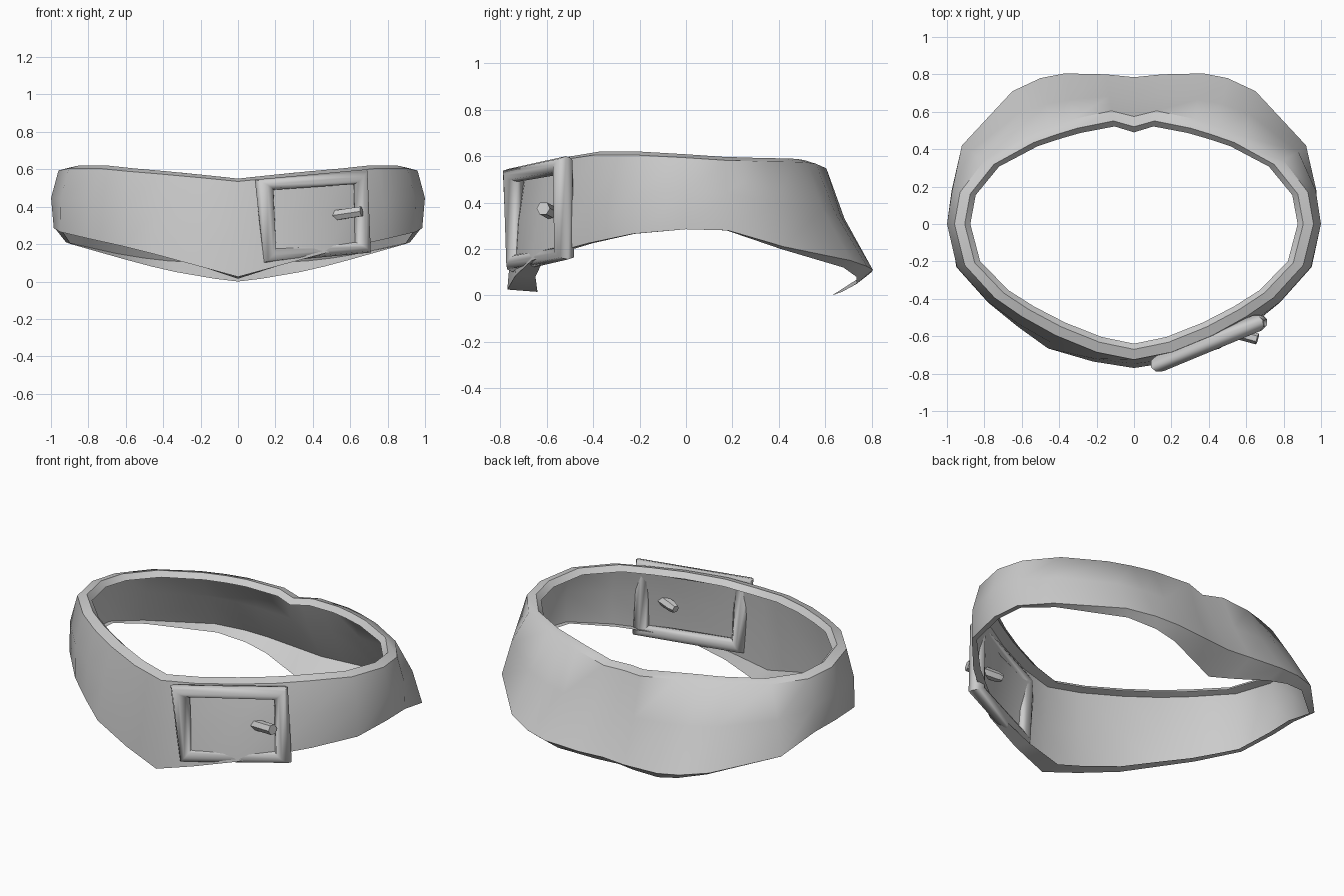
import bpy, bmesh, math
from mathutils import Vector as V

if "Cube" in bpy.data.objects:
    bpy.data.objects.remove(bpy.data.objects["Cube"])

mat = bpy.data.materials.new("plain grey")
mat.diffuse_color = (0.6, 0.6, 0.6, 1)
mat.use_nodes = True
mat.node_tree.nodes["Principled BSDF"].inputs["Base Color"].default_value = mat.diffuse_color


def make(name, rows, close_rows=False, caps=False, close_cols=True, angle=40):
    """Skin a grid of points: rows run along the part, columns around it."""
    bm = bmesh.new()
    g = [[bm.verts.new(p) for p in r] for r in rows]
    n, m = len(g), len(g[0])
    for i in range(n if close_rows else n - 1):
        for j in range(m if close_cols else m - 1):
            a, b = g[i], g[(i + 1) % n]
            k = (j + 1) % m
            bm.faces.new((a[j], b[j], b[k], a[k]))
    if caps:
        bm.faces.new(g[0])
        bm.faces.new(g[-1])
    if close_cols:
        bmesh.ops.recalc_face_normals(bm, faces=bm.faces)
    me = bpy.data.meshes.new(name)
    bm.to_mesh(me)
    bm.free()
    ob = bpy.data.objects.new(name, me)
    bpy.context.collection.objects.link(ob)
    me.materials.append(mat)
    bpy.ops.object.select_all(action='DESELECT')
    ob.select_set(True)
    bpy.context.view_layer.objects.active = ob
    bpy.ops.object.shade_smooth_by_angle(angle=math.radians(angle))
    return ob


# Strap half, front to back: lower edge, upper edge, (bulge, hem inset, hem drop)
stations = [
    ((0, -.77, .025), (0, -.725, .55), (0, .13, .01)),
    ((.22, -.735, .085), (.2, -.685, .57), (.01, .09, .005)),
    ((.46, -.665, .15), (.42, -.595, .59), (.005, .06, 0)),
    ((.62, -.55, .19), (.60, -.495, .605), (.015, .05, 0)),
    ((.78, -.42, .225), (.745, -.395, .62), (.02, .04, 0)),
    ((.95, -.23, .265), (.905, -.22, .62), (.02, .03, 0)),
    ((.985, 0, .285), (.96, 0, .608), (.027, .03, 0)),
    ((.975, .18, .28), (.93, .17, .597), (.02, .03, 0)),
    ((.92, .42, .21), (.80, .34, .592), (.02, .03, .01)),
    ((.65, .71, .15), (.58, .47, .59), (.0, .05, .03)),
    ((.50, .78, .125), (.45, .52, .588), (-.01, .06, .045)),
    ((.37, .805, .11), (.33, .56, .582), (-.02, .08, .06)),
    ((.15, .80, .10), (.12, .605, .562), (-.02, .13, .085)),
    ((0, .785, .10), (0, .575, .55), (-.02, .155, .10)),
]


def section(b, t, s):
    b, t = V(b), V(t)
    out = V((t.x, t.y, 0)).normalized()
    up = V((0, 0, 1))
    mid = (b + t) / 2 + out * s[0]
    return [b - out * s[1] - up * s[2], b, mid, t - up * .015,
            t - out * .055, t - out * .085 - up * .03]


half = [section(*s) for s in stations]
other = [[V((-p.x, p.y, p.z)) for p in r] for r in half[-2:0:-1]]
make("strap", half + other, close_rows=True, close_cols=False, angle=50)


# Buckle frame: mitred rounded bars lying on a slanted plane
def on_plane(x, z, off=0):
    n = V((.383, -.924, 0))
    return V((x, -.757 + .415 * (x - .11), z)) + n * off


outer = [(.09, .545), (.69, .60), (.71, .155), (.14, .10)]
inner = [(.19, .49), (.62, .52), (.625, .21), (.20, .18)]
rows = []
for (ox, oz), (ix, iz) in zip(outer, inner):
    rows.append([])
    for k in range(8):
        a = math.tau * k / 8
        f = (1 + math.cos(a)) / 2
        rows[-1].append(on_plane(ix + (ox - ix) * f, iz + (oz - iz) * f,
                                 .046 * math.sin(a)))
make("buckle_frame", rows, close_rows=True, angle=50)

# Buckle prong: six-sided pin passing through the strap
start, end = V((.46, -.56, .345)), V((.66, -.615, .375))
axis = (end - start).normalized()
side = axis.cross(V((0, 0, 1))).normalized()
top = side.cross(axis)
ring = lambda c, r: [c + side * r * math.cos(math.tau * k / 6)
                     + top * r * math.sin(math.tau * k / 6) for k in range(6)]
make("buckle_prong", [ring(start, .022), ring(start + axis * .03, .03), ring(end, .03)],
     caps=True)
